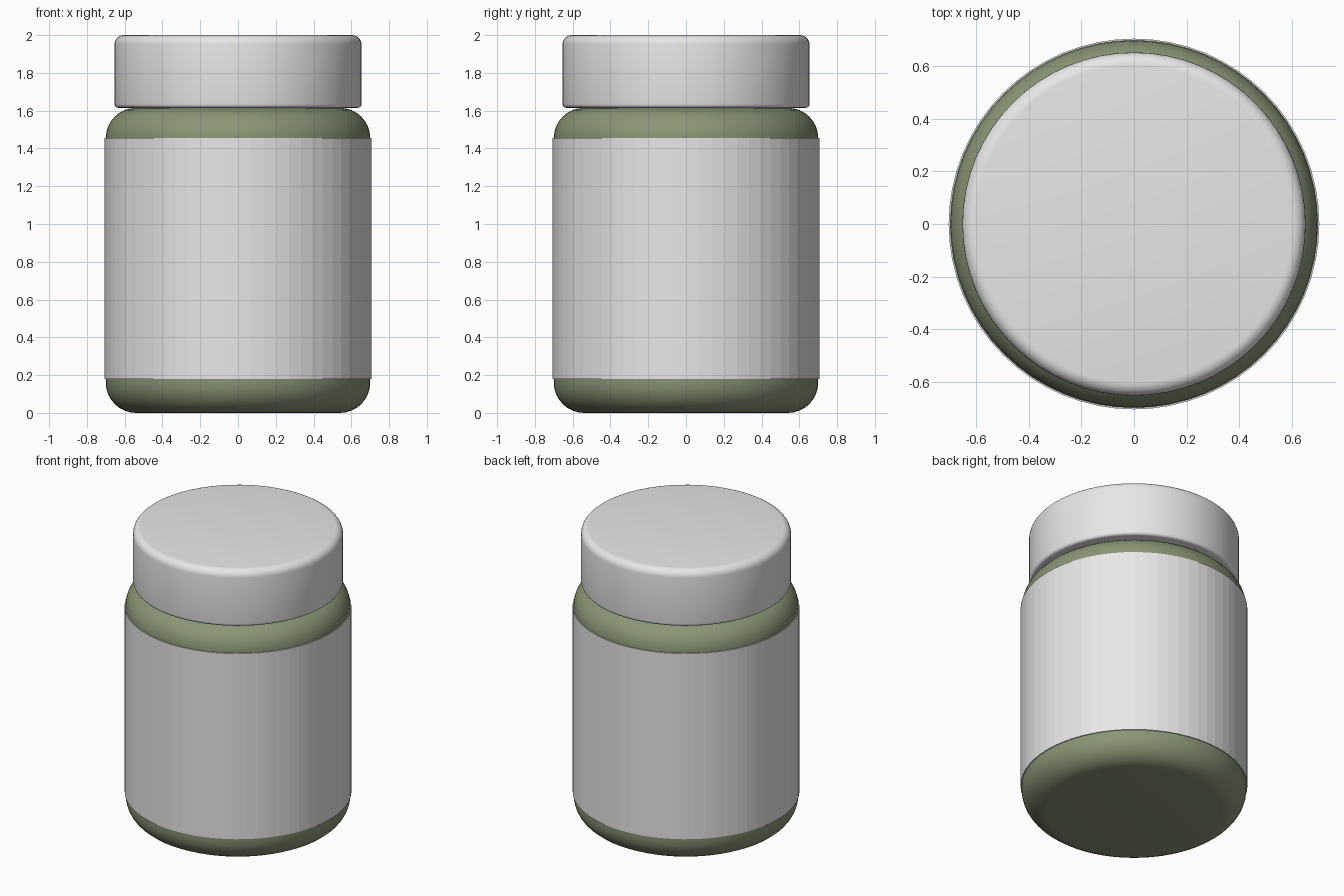
import bpy, bmesh, math

if "Cube" in bpy.data.objects:
    bpy.data.objects.remove(bpy.data.objects["Cube"])

SEG = 64


def material(name, rgb):
    m = bpy.data.materials.new(name)
    m.diffuse_color = (*rgb, 1)
    m.use_nodes = True
    m.node_tree.nodes["Principled BSDF"].inputs["Base Color"].default_value = m.diffuse_color
    return m


def arc(cx, cz, r, a0, a1, n=8):
    # points of a rounded corner in the (radius, height) plane
    return [(cx + r * math.cos(math.radians(a0 + (a1 - a0) * i / n)),
             cz + r * math.sin(math.radians(a0 + (a1 - a0) * i / n))) for i in range(n + 1)]


def lathe(name, profile, mat, smooth=True, closed=False):
    # spin a (radius, height) profile round z; open profiles get end caps
    bm = bmesh.new()
    rings = [[bm.verts.new((r * math.cos(2 * math.pi * i / SEG),
                            r * math.sin(2 * math.pi * i / SEG), z))
              for i in range(SEG)] for r, z in profile]
    pairs = list(zip(rings, rings[1:]))
    if closed:
        pairs.append((rings[-1], rings[0]))
    else:
        bm.faces.new(rings[0])
        bm.faces.new(rings[-1])
    for a, b in pairs:
        for i in range(SEG):
            j = (i + 1) % SEG
            bm.faces.new((a[i], a[j], b[j], b[i]))
    bmesh.ops.recalc_face_normals(bm, faces=bm.faces[:])
    me = bpy.data.meshes.new(name)
    bm.to_mesh(me)
    bm.free()
    me.materials.append(mat)
    ob = bpy.data.objects.new(name, me)
    bpy.context.collection.objects.link(ob)
    if smooth:
        bpy.ops.object.select_all(action='DESELECT')
        ob.select_set(True)
        bpy.context.view_layer.objects.active = ob
        bpy.ops.object.shade_smooth_by_angle(angle=math.radians(35))
    return ob


green = material("sage_green", (0.25, 0.30, 0.18))
white = material("white", (0.8, 0.8, 0.8))

# jar body with rounded base and shoulder, and a neck hidden inside the lid
lathe("jar_body", arc(0.54, 0.16, 0.16, -90, 0) + arc(0.54, 1.455, 0.16, 0, 90)
      + [(0.53, 1.615), (0.53, 1.70)], green)

# label: thin band wrapped round the body
lathe("label", [(0.699, 0.18), (0.706, 0.18), (0.706, 1.455), (0.699, 1.455)],
      white, smooth=False, closed=True)

# lid with softened edges
lathe("lid", arc(0.634, 1.635, 0.02, -90, 0, 4) + arc(0.604, 1.95, 0.05, 0, 90, 6), white)
